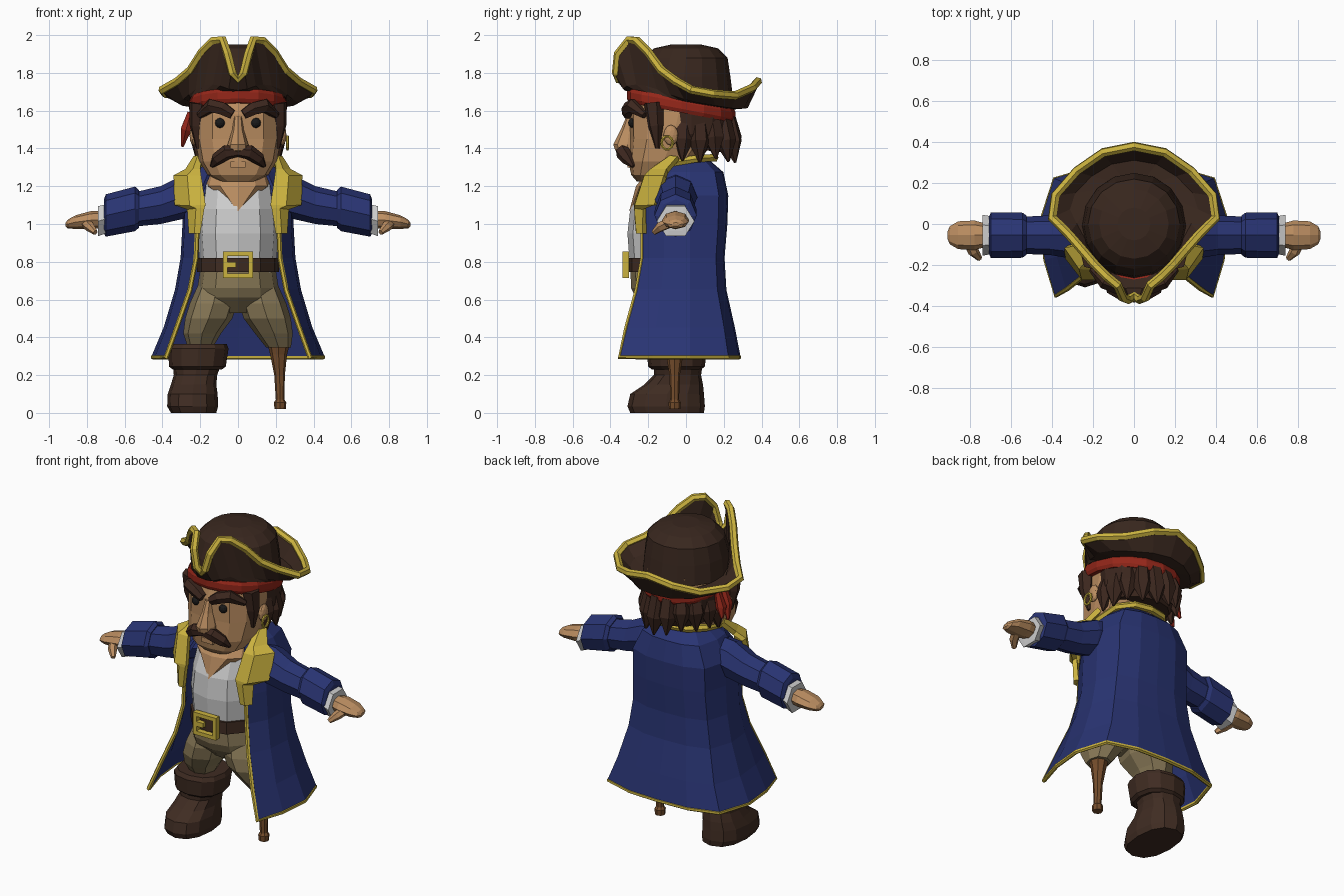
import bpy, bmesh, math, random
from mathutils import Vector

random.seed(4)
cube = bpy.data.objects.get("Cube")
if cube:
    bpy.data.objects.remove(cube, do_unlink=True)


def material(name, *rgb):
    m = bpy.data.materials.new(name)
    m.diffuse_color = (*rgb, 1)
    m.use_nodes = True
    for node in m.node_tree.nodes:
        if node.type == 'BSDF_PRINCIPLED':
            node.inputs["Base Color"].default_value = (*rgb, 1)
            node.inputs["Roughness"].default_value = .8
    return m


FELT = material("dark_felt", .04, .02, .013)
HAIR = material("hair_brown", .045, .02, .013)
LEATHER = material("leather", .05, .025, .016)
BLUE = material("coat_blue", .022, .034, .17)
GOLD = material("gold", .6, .45, .05)
SKIN = material("skin", .5, .27, .12)
WHITE = material("linen", .62, .62, .63)
KHAKI = material("trousers", .26, .2, .1)
RED = material("red_cloth", .3, .02, .01)
WOOD = material("wood", .18, .075, .025)
BLACK = material("black", .01, .01, .01)


def add_mesh(name, bm, mat, solid=0):
    me = bpy.data.meshes.new(name)
    bmesh.ops.recalc_face_normals(bm, faces=bm.faces[:])
    bm.to_mesh(me)
    bm.free()
    me.materials.append(mat)
    ob = bpy.data.objects.new(name, me)
    bpy.context.collection.objects.link(ob)
    if solid:
        mod = ob.modifiers.new("Thickness", 'SOLIDIFY')
        mod.thickness, mod.offset = solid, 0
    return ob


def loft(name, rows, mat, closed=True, solid=0):
    """Skin a stack of equal-length point rows; closed solids get end caps."""
    bm = bmesh.new()
    vs = [[bm.verts.new(p) for p in row] for row in rows]
    n = len(rows[0])
    for a, b in zip(vs, vs[1:]):
        for i in range(n if closed else n - 1):
            j = (i + 1) % n
            bm.faces.new((a[i], a[j], b[j], b[i]))
    if closed and not solid:
        bm.faces.new(vs[0])
        bm.faces.new(vs[-1])
    return add_mesh(name, bm, mat, solid)


def ring(cx, cy, z, rx, ry, n=12, power=1, slope=0):
    """Horizontal oval; power below one squares it off, slope tilts it."""
    pts = []
    for i in range(n):
        a = math.tau * i / n
        c, s = (math.copysign(abs(v) ** power, v) for v in (math.cos(a), math.sin(a)))
        y = cy + ry * s
        pts.append((cx + rx * c, y, z + slope * y))
    return pts


def stack(name, mat, specs, **kw):
    return loft(name, [ring(*s, **kw) for s in specs], mat)


def limb(name, mat, side, specs, n=8):
    """Loft along x from (x, z, half depth, half height) sections."""
    rows = []
    for x, z, ry, rz in specs:
        rows.append([(side * x, py, pz) for py, pz, _ in ring(-.055, z, 0, ry, rz, n)])
    return loft(name, rows, mat)


def tube(name, pts, mat, radius=1, radii=None, closed=False, res=1):
    cu = bpy.data.curves.new(name, 'CURVE')
    cu.dimensions = '3D'
    cu.bevel_depth, cu.bevel_resolution, cu.use_fill_caps = radius, res, True
    sp = cu.splines.new('POLY')
    sp.points.add(len(pts) - 1)
    sp.use_cyclic_u = closed
    for i, p in enumerate(pts):
        sp.points[i].co = (*p, 1)
        sp.points[i].radius = radii[i] if radii else 1
    cu.materials.append(mat)
    tmp = bpy.data.objects.new(name + "_path", cu)
    bpy.context.collection.objects.link(tmp)
    bpy.context.view_layer.update()
    me = bpy.data.meshes.new_from_object(tmp.evaluated_get(bpy.context.evaluated_depsgraph_get()))
    bpy.data.objects.remove(tmp, do_unlink=True)
    for poly in me.polygons:
        poly.use_smooth = False
    ob = bpy.data.objects.new(name, me)
    bpy.context.collection.objects.link(ob)
    return ob


def ball(name, center, scale, mat):
    bm = bmesh.new()
    bmesh.ops.create_icosphere(bm, subdivisions=2, radius=1)
    for v in bm.verts:
        v.co = Vector(center) + v.co * Vector(scale)
    return add_mesh(name, bm, mat)


def box(name, center, size, mat):
    bm = bmesh.new()
    bmesh.ops.create_cube(bm, size=1)
    for v in bm.verts:
        v.co = Vector(center) + v.co * Vector(size)
    return add_mesh(name, bm, mat)


def flip(pts, side=-1):
    return [(side * p[0], p[1], p[2]) for p in pts]


# Head and face
stack("head", SKIN, [(0, -.2, 1.225, .09, .06), (0, -.17, 1.26, .16, .12),
                     (0, -.12, 1.33, .205, .185), (0, -.07, 1.45, .228, .23),
                     (0, -.04, 1.58, .225, .265), (0, -.02, 1.7, .22, .25)], power=.75)
stack("nose", SKIN, [(0, -.29, 1.57, .022, .025), (0, -.3, 1.5, .03, .045),
                     (0, -.31, 1.42, .055, .075), (0, -.31, 1.39, .06, .065),
                     (0, -.3, 1.37, .04, .04)], n=8)
box("lower_lip", (0, -.295, 1.315), (.08, .03, .03), SKIN)
lip = [(.06, -.335, 1.38), (.11, -.31, 1.345), (.14, -.28, 1.305)]
tube("moustache", flip(lip)[::-1] + [(0, -.335, 1.385)] + lip, HAIR,
     radii=[.01, .034, .04, .03, .04, .034, .01])
for side, tag in ((1, "left"), (-1, "right")):
    ball(tag + "_eye", (side * .095, -.283, 1.535), (.027, .024, .027), BLACK)
    tube(tag + "_eyebrow", flip([(.03, -.31, 1.58), (.08, -.305, 1.61), (.14, -.28, 1.625),
                                 (.205, -.22, 1.575)], side), HAIR, radii=[.028, .038, .04, .018])
    ball(tag + "_ear", (side * .235, -.08, 1.47), (.022, .04, .055), SKIN)
    tube(tag + "_sideburn", flip([(.205, -.17, 1.64), (.215, -.16, 1.52), (.21, -.15, 1.4)], side),
         HAIR, radii=[.055, .042, .012])
hoop = [(.262, -.1 + .03 * math.cos(a), 1.43 + .035 * math.sin(a))
        for a in (math.tau * i / 10 for i in range(10))]
tube("earring", hoop, GOLD, .008, closed=True)

# Hair with ragged locks round the back
stack("hair", HAIR, [(0, .03, 1.4, .19, .18), (0, .03, 1.48, .235, .22),
                     (0, .03, 1.62, .245, .225)], slope=-.1)
for i in range(10):
    a = math.radians(-12 + i * 204 / 9)
    j = random.uniform(-.03, .03)
    lock = [(.94 * r * math.cos(a), .03 + r * math.sin(a), z)
            for r, z in ((.19, 1.56), (.215, 1.46 + j), (.235, 1.35 + j))]
    tube(f"hair_lock_{i}", lock, HAIR, radii=[.05, .058, .006])

# Bandana
stack("bandana", RED, [(0, -.025, z, r, r + .028) for z, r in
                       ((1.585, .25), (1.605, .26), (1.64, .26), (1.66, .25))],
      n=16, power=.9, slope=-.19)
for i, y in enumerate((-.02, .04)):
    tube(f"bandana_tail_{i}", [(-.25, y, 1.59), (-.275, y, 1.5), (-.295, y + .02, 1.41 + i * .03)],
         RED, radii=[.02, .032, .008])

# Three-cornered hat
stack("hat_crown", FELT, [(0, -.01, 1.66, .255, .26), (0, -.01, 1.78, .245, .245),
                          (0, 0, 1.88, .225, .22), (0, 0, 1.93, .17, .17),
                          (0, 0, 1.95, .08, .08)], n=16)
rim = [(0, -.355, 1.765), (.03, -.37, 1.8), (.055, -.36, 1.9), (.08, -.3, 1.975),
       (.13, -.26, 1.97), (.19, -.2, 1.91), (.25, -.13, 1.815), (.32, -.05, 1.755),
       (.4, .03, 1.71), (.385, .14, 1.69), (.28, .26, 1.68), (.15, .35, 1.72), (0, .38, 1.755)]
inner, middle = [], []
for i, (x, y, z) in enumerate(rim):
    a = math.radians(15 * i - 90)
    ix, iy = .25 * math.cos(a), -.015 + .26 * math.sin(a)
    mx, my = ix + .55 * (x - ix), iy + .55 * (y - iy)
    base = 1.655 - .17 * my
    inner.append((ix, iy, 1.66 - .17 * iy))
    middle.append((mx, my, base + .15 * (z - base)))
loop = lambda half: half + flip(half[1:-1])[::-1]
loft("hat_brim", [loop(inner), loop(middle), loop(rim)], FELT, solid=.025)
tube("hat_trim", loop(rim), GOLD, .023, closed=True)

# Torso, belt and buckle
stack("shirt", WHITE, [(0, -.06, .7, .2, .23), (0, -.06, .82, .205, .24), (0, -.06, .95, .215, .25),
                       (0, -.06, 1.08, .205, .235), (0, -.05, 1.2, .19, .19),
                       (0, -.03, 1.27, .13, .12)], power=.85)
stack("chest", SKIN, [(0, -.235, 1.07, .01, .065), (0, -.1, 1.2, .175, .165),
                      (0, -.06, 1.27, .155, .15), (0, -.04, 1.37, .13, .13)], power=.9)
stack("belt", LEATHER, [(0, -.06, z, .217, .255) for z in (.745, .82)], power=.85)
for s in (-1, 1):
    box(f"buckle_side_{s}", (s * .068, -.318, .785), (.024, .035, .14), GOLD)
    box(f"buckle_bar_{s}", (0, -.318, .785 + s * .058), (.14, .035, .024), GOLD)
box("buckle_prong", (-.035, -.322, .785), (.05, .03, .03), GOLD)

# Trousers, boot and peg leg
stack("trouser_hips", KHAKI, [(0, -.06, .53, .1, .12), (0, -.06, .61, .215, .205),
                              (0, -.06, .66, .215, .23), (0, -.06, .76, .2, .235)], power=.85)
for side, tag, knee in ((1, "left", .215), (-1, "right", .2)):
    stack(tag + "_trouser_leg", KHAKI, [(side * .11, -.06, .68, .1, .17), (side * .13, -.065, .58, .125, .185),
          (side * .155, -.07, .5, .125, .17), (side * .19, -.065, .42, .1, .125),
          (side * knee, -.06, .345, .065, .075)], n=8, power=.85)
stack("boot", LEATHER, [(-.235, -.1, 0, .12, .195), (-.24, -.105, .035, .135, .205),
                        (-.24, -.1, .1, .132, .195), (-.235, -.065, .15, .12, .155),
                        (-.225, -.045, .2, .115, .125), (-.215, -.04, .27, .13, .13)], power=.85)
stack("boot_cuff", LEATHER, [(-.215, -.05, .23, .13, .13), (-.215, -.05, .245, .15, .15),
                             (-.21, -.05, .34, .16, .16), (-.205, -.05, .365, .145, .145)], power=.85)
stack("peg_leg", WOOD, [(.215, -.06, .36, .058, .058), (.215, -.06, .31, .045, .045),
                        (.22, -.06, .2, .028, .028), (.223, -.06, .07, .023, .023),
                        (.223, -.06, .055, .033, .033), (.223, -.06, .02, .03, .03)], n=8)

# Long open coat: height, front edge x and y, side x, back y
coat = []
for z, fx, fy, sx, by in ((.295, .38, -.35, .45, .28), (.45, .325, -.315, .385, .25),
                          (.65, .255, -.26, .325, .205), (.82, .222, -.23, .295, .195),
                          (1, .215, -.23, .285, .21), (1.15, .2, -.22, .285, .215),
                          (1.27, .15, -.15, .225, .19), (1.33, .12, -.08, .15, .12)):
    half = [(fx, fy, z), (sx * .96, fy * .5, z), (sx, .02, z), (sx * .86, by * .78, z),
            (sx * .45, by * .97, z), (0, by, z)]
    coat.append(half + flip(half[:-1])[::-1])
loft("coat", coat, BLUE, closed=False, solid=.018)
edge = [row[0] for row in coat[:6]][::-1]
tube("coat_trim", edge + coat[0][1:-1] + flip(edge)[::-1], GOLD, .013)
collar = [(.185, -.1, 1.32), (.17, .05, 1.345), (.1, .13, 1.35), (0, .15, 1.35)]
tube("coat_collar", collar + flip(collar[:-1])[::-1], GOLD, .022)

# Lapels, sleeves and hands
for side, tag in ((1, "left"), (-1, "right")):
    rows = [[(xi, y, z), ((xi + xo) / 2, y, z), (xo, y + back, z)] for z, xi, xo, y, back in
            ((.95, .2, .25, -.25, .03), (1.085, .178, .26, -.26, .04), (1.1, .172, .325, -.26, .1),
             (1.25, .195, .33, -.21, .1), (1.28, .2, .27, -.18, .08), (1.35, .19, .225, -.08, .04))]
    loft(tag + "_lapel", [flip(r, side) for r in rows], GOLD, closed=False, solid=.03)
    limb(tag + "_sleeve", BLUE, side, [(.17, 1.165, .11, .1), (.3, 1.14, .115, .115),
                                       (.41, 1.1, .097, .1), (.56, 1.075, .09, .09)])
    limb(tag + "_sleeve_cuff", BLUE, side, [(.525, 1.08, .095, .1), (.545, 1.08, .11, .118),
                                            (.7, 1.045, .112, .112), (.71, 1.04, .09, .09)])
    limb(tag + "_shirt_cuff", WHITE, side, [(.66, 1.04, .085, .085), (.74, 1.015, .1, .092),
                                            (.742, 1.015, .07, .06)], n=6)
    limb(tag + "_hand", SKIN, side, [(.7, 1.025, .05, .045), (.78, 1.02, .072, .048),
                                     (.86, 1.01, .068, .036), (.9, 1, .045, .024),
                                     (.912, .998, .02, .01)])
    tube(tag + "_thumb", flip([(.81, -.08, 1.01), (.785, -.135, .985), (.755, -.17, .955)], side),
         SKIN, radii=[.03, .027, .014])
